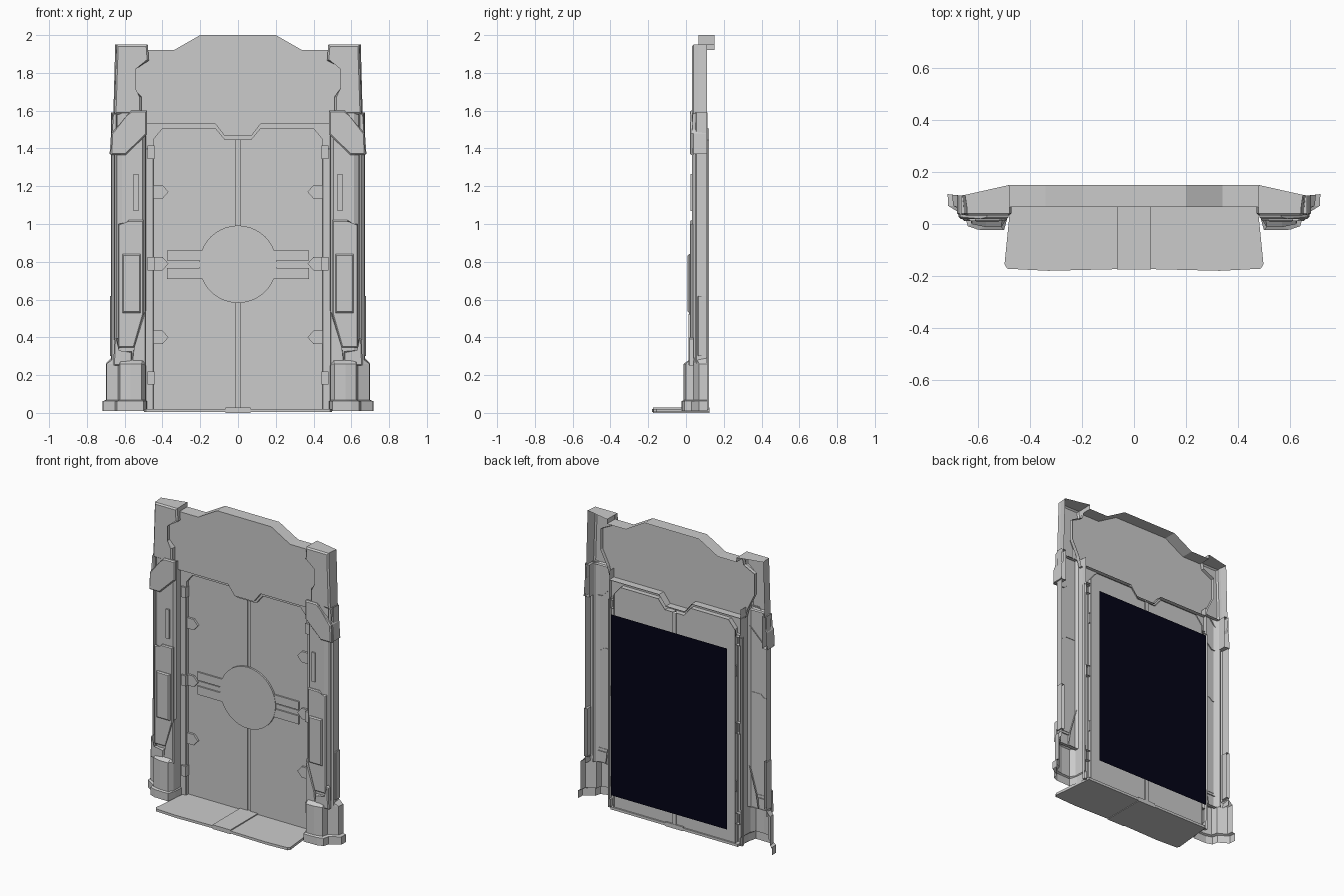
import bpy, bmesh, math

if "Cube" in bpy.data.objects:
    bpy.data.objects.remove(bpy.data.objects["Cube"], do_unlink=True)


def material(name, rgb):
    m = bpy.data.materials.new(name)
    m.use_nodes = True
    m.diffuse_color = (*rgb, 1)
    m.node_tree.nodes["Principled BSDF"].inputs["Base Color"].default_value = (*rgb, 1)
    return m


GREY = material("plain grey", (0.6, 0.6, 0.6))
DARK = material("midnight blue", (0.001, 0.0008, 0.008))


def finish(name, bm, mat=GREY):
    me = bpy.data.meshes.new(name)
    bm.to_mesh(me)
    bm.free()
    me.materials.append(mat)
    ob = bpy.data.objects.new(name, me)
    bpy.context.collection.objects.link(ob)
    return ob


def ccw(pts):
    area = sum(a[0] * b[1] - b[0] * a[1] for a, b in zip(pts, pts[1:] + pts[:1]))
    return pts if area > 0 else pts[::-1]


def plate(name, pts, front, back, bevel=0.0, mat=GREY):
    """Front-facing x-z outline with side walls running back; the rear is open."""
    bm = bmesh.new()
    pts = ccw(pts)
    f = [bm.verts.new((x, front, z)) for x, z in pts]
    face = bm.faces.new(f)
    if back > front:
        b = [bm.verts.new((x, back, z)) for x, z in pts]
        n = len(pts)
        for i in range(n):
            j = (i + 1) % n
            bm.faces.new((f[j], f[i], b[i], b[j]))
    if bevel:
        bmesh.ops.bevel(bm, geom=list(face.edges), offset=bevel, segments=1,
                        affect='EDGES', clamp_overlap=True)
    return finish(name, bm, mat)


def loft(name, levels, side=1):
    """Open shell through x-y paths of equal length, each at its own height."""
    bm = bmesh.new()
    rows = []
    for path, z in levels:
        pts = path if side > 0 else [(-x, y) for x, y in path][::-1]
        rows.append([bm.verts.new((x, y, z)) for x, y in pts])
    for lo, hi in zip(rows, rows[1:]):
        for i in range(len(lo) - 1):
            bm.faces.new((lo[i], lo[i + 1], hi[i + 1], hi[i]))
    return finish(name, bm)


def slab(name, pts, z0, z1):
    """Closed x-y outline given thickness in z."""
    bm = bmesh.new()
    pts = ccw(pts)
    face = bm.faces.new([bm.verts.new((x, y, z1)) for x, y in pts])
    low = [bm.verts.new((x, y, z0)) for x, y in pts]
    top = list(face.verts)
    bm.faces.new(low[::-1])
    for i in range(len(pts)):
        j = (i + 1) % len(pts)
        bm.faces.new((low[i], low[j], top[j], top[i]))
    return finish(name, bm)


def rect(x0, x1, z0, z1):
    return [(x0, z0), (x1, z0), (x1, z1), (x0, z1)]


def both(name, pts, front, back, bevel=0.0):
    for s, label in ((1, "left"), (-1, "right")):
        plate(f"{label}_{name}", [(s * x, z) for x, z in pts], front, back, bevel)


def both_lofts(name, levels):
    for s, label in ((1, "left"), (-1, "right")):
        loft(f"{label}_{name}", levels, s)


def mirrored(half):
    return half + [(-x, z) for x, z in half[::-1]]


HEADER, BAND, DOOR = 0.065, 0.09, 0.115

# Header slab: the face, and the overhanging strip along its top edge
header = mirrored([(0.07, 1.465), (0.12, 1.53), (0.50, 1.53), (0.52, 1.60), (0.57, 1.70),
                   (0.57, 1.84), (0.49, 1.88), (0.48, 1.92), (0.34, 1.92), (0.20, 2.0)])
plate("header_face", header, HEADER, BAND)
bm = bmesh.new()
crest = mirrored([(0.48, 1.92), (0.34, 1.92), (0.20, 2.0)])
fr = [bm.verts.new((x, HEADER, z)) for x, z in crest]
bk = [bm.verts.new((x, 0.15, z)) for x, z in crest]
for i in range(len(crest) - 1):
    bm.faces.new((fr[i], bk[i], bk[i + 1], fr[i + 1]))
finish("header_top", bm)

# Lintel band that steps back from the header to the door
both("lintel", [(0, 1.465), (0.07, 1.465), (0.12, 1.53), (0.49, 1.53), (0.49, 1.40),
                (0.445, 1.40), (0.445, 1.45), (0.40, 1.505), (0.12, 1.505),
                (0.07, 1.445), (0, 1.445)], BAND, DOOR)

# Door leaves with a seam strip between them
both("door_leaf", [(0.012, 0.015), (0.45, 0.015), (0.45, 1.445), (0.40, 1.505),
                   (0.12, 1.505), (0.07, 1.445), (0.012, 1.445)], DOOR, DOOR + 0.008)
plate("door_seam", rect(-0.012, 0.012, 0.015, 1.445), DOOR + 0.008, DOOR + 0.008)

# Round lock plate and its cross arms
disc = [(0.205 * math.cos(math.tau * i / 40), 0.787 + 0.205 * math.sin(math.tau * i / 40))
        for i in range(40)]
plate("lock_disc", disc, DOOR - 0.012, DOOR)
both("lock_arm_upper", rect(0.18, 0.375, 0.806, 0.86), DOOR - 0.01, DOOR)
both("lock_arm_middle", rect(0.20, 0.375, 0.772, 0.80), DOOR - 0.006, DOOR)
both("lock_arm_lower", rect(0.18, 0.375, 0.71, 0.766), DOOR - 0.01, DOOR)

# Pointed door clamps, jambs and small jamb hinges
for k, z in enumerate((0.40, 0.79, 1.17)):
    both(f"door_clamp_{k}", [(0.455, z - 0.036), (0.40, z - 0.036), (0.368, z),
                             (0.40, z + 0.036), (0.455, z + 0.036)], DOOR - 0.014, DOOR)
both("jamb", rect(0.447, 0.495, 0.01, 1.40), BAND, DOOR, 0.004)
for k, (z0, z1) in enumerate(((0.15, 0.22), (0.755, 0.825), (1.345, 1.415))):
    both(f"jamb_hinge_{k}", rect(0.442, 0.478, z0, z1), BAND - 0.012, DOOR)

# Main columns
column = [(0.485, DOOR), (0.49, 0.05), (0.505, 0.033), (0.615, 0.033), (0.635, 0.045),
          (0.642, 0.06), (0.652, 0.06), (0.656, 0.048), (0.668, 0.055), (0.672, 0.11)]
both_lofts("column", [(column, 0.25), (column, 1.59)])
both("column_slot", rect(0.528, 0.552, 1.07, 1.265), 0.023, 0.033)
both("column_panel", [(0.635, 0.345), (0.635, 1.0), (0.60, 1.0), (0.58, 1.02), (0.50, 1.02),
                      (0.50, 0.52), (0.55, 0.345)], 0.02, 0.036, 0.006)
both("panel_plate", rect(0.515, 0.612, 0.53, 0.84), 0.008, 0.02, 0.007)
both("side_block", rect(0.655, 0.678, 0.30, 0.62), 0.062, 0.11, 0.004)

# Collars around the column tops
both("collar_wrap", [(0.64, 1.37), (0.68, 1.37), (0.672, 1.48), (0.66, 1.50), (0.665, 1.585),
                     (0.64, 1.585)], 0.035, 0.11, 0.005)
both("collar", [(0.675, 1.365), (0.595, 1.365), (0.482, 1.475), (0.482, 1.60),
                (0.565, 1.60), (0.59, 1.572), (0.67, 1.48)], 0.02, 0.04, 0.007)

# Upper posts: hooked inner edge, and a flat top reaching back past the header
both("upper_post", [(0.478, 1.95), (0.472, 1.865), (0.552, 1.825), (0.552, 1.715),
                    (0.512, 1.675), (0.512, 1.58), (0.655, 1.58), (0.643, 1.95)],
     0.032, HEADER, 0.009)
rims = {"cap": ((0.478, HEADER, 1.95), (0.643, HEADER, 1.95), (0.65, 0.112, 1.95), (0.48, 0.15, 1.95)),
        "outer_wall": ((0.655, HEADER, 1.58), (0.66, 0.112, 1.58), (0.65, 0.112, 1.95), (0.643, HEADER, 1.95)),
        "inner_wall": ((0.48, 0.15, 1.92), (0.478, HEADER, 1.92), (0.478, HEADER, 1.95), (0.48, 0.15, 1.95))}
for s, label in ((1, "left"), (-1, "right")):
    for part, rim in rims.items():
        bm = bmesh.new()
        bm.faces.new([bm.verts.new((s * x, y, z)) for x, y, z in rim[::s]])
        finish(f"{label}_post_{part}", bm)

# Feet: one shell from plinth through block to the column's outline
plinth = [(0.48, DOOR), (0.485, 0.03), (0.50, -0.024), (0.60, -0.022), (0.64, -0.008),
          (0.65, 0.03), (0.715, 0.07), (0.717, 0.115)]
block = [(0.487, DOOR), (0.49, 0.02), (0.51, -0.012), (0.57, -0.012), (0.625, 0.0),
         (0.635, 0.04), (0.695, 0.07), (0.70, 0.113)]
neck = [(0.487, DOOR), (0.49, 0.045), (0.507, 0.032), (0.57, 0.032), (0.618, 0.032),
        (0.637, 0.046), (0.655, 0.055), (0.672, 0.11)]
both_lofts("foot", [(plinth, 0.01), (plinth, 0.062), (block, 0.068), (block, 0.26), (neck, 0.29)])
both("foot_shoulder", [(0.56, 0.25), (0.66, 0.25), (0.655, 0.39), (0.64, 0.40), (0.635, 0.325),
                       (0.56, 0.325)], 0.012, 0.04, 0.006)
both("inner_brace", [(0.488, 0.25), (0.565, 0.25), (0.55, 0.345), (0.50, 0.52), (0.488, 0.54)],
     0.014, 0.045, 0.005)

# Threshold ramp with a raised middle tread
slab("threshold_ramp", [(-0.47, 0.125), (-0.498, -0.155), (-0.488, -0.172), (-0.33, -0.18),
                        (0, -0.172), (0.33, -0.18), (0.488, -0.172), (0.498, -0.155),
                        (0.47, 0.125)], 0.004, 0.021)
slab("middle_tread", [(-0.066, 0.125), (-0.066, -0.175), (0.066, -0.175), (0.066, 0.125)],
     0.0, 0.028)

# Dark sheet behind the door
plate("rear_sheet", rect(-0.43, 0.43, 0.13, 1.34), 0.18, 0.18, mat=DARK)
